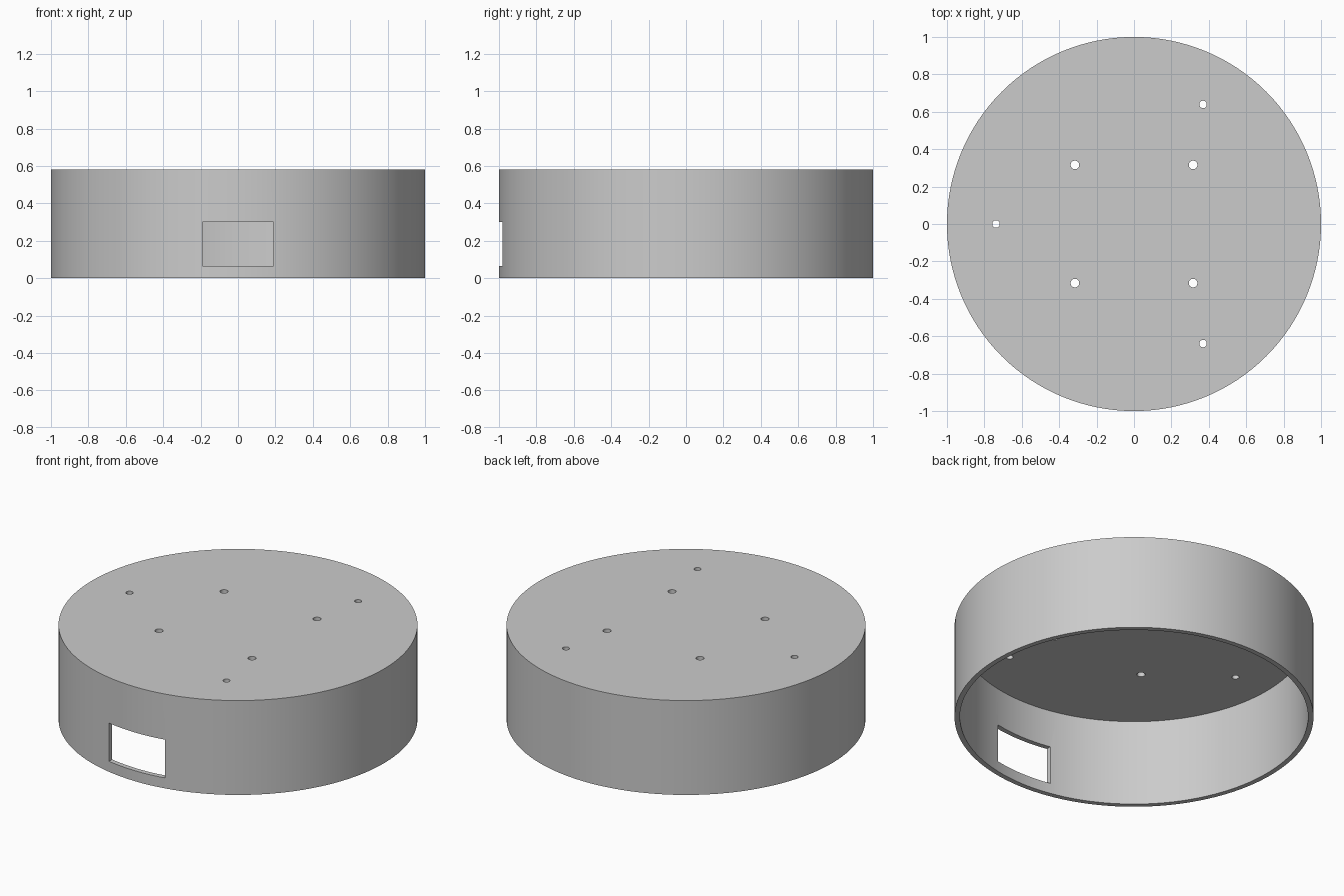
import bpy
from math import cos, sin, tau, radians

if "Cube" in bpy.data.objects:
    bpy.data.objects.remove(bpy.data.objects["Cube"], do_unlink=True)

RADIUS, INNER, HEIGHT, CEILING = 1.0, 0.97, 0.58, 0.53

grey = bpy.data.materials.new("plain grey")
grey.use_nodes = True
colour = (0.6, 0.6, 0.6, 1)
grey.diffuse_color = colour
grey.node_tree.nodes["Principled BSDF"].inputs["Base Color"].default_value = colour


def cylinder(name, radius, z0, z1, x=0, y=0, sides=128):
    bpy.ops.mesh.primitive_cylinder_add(vertices=sides, radius=radius, depth=z1 - z0,
                                        location=(x, y, (z0 + z1) / 2))
    obj = bpy.context.object
    obj.name = name
    obj.data.materials.append(grey)
    return obj


def cut(body, cutter):
    cutter.hide_render = True
    mod = body.modifiers.new("cut", 'BOOLEAN')
    mod.operation = 'DIFFERENCE'
    mod.solver = 'EXACT'
    mod.object = cutter
    bpy.context.view_layer.objects.active = body
    bpy.ops.object.modifier_apply(modifier=mod.name)
    bpy.data.objects.remove(cutter, do_unlink=True)


# Round cover, hollow and open underneath
cover = cylinder("round_cover", RADIUS, 0, HEIGHT)
cut(cover, cylinder("hollow_cutter", INNER, -0.2, CEILING))

# Rectangular opening in the front wall
bpy.ops.mesh.primitive_cube_add(size=1, location=(0, -1, 0.182))
opening = bpy.context.object
opening.name = "opening_cutter"
opening.scale = (0.38, 0.4, 0.235)
opening.data.materials.append(grey)
cut(cover, opening)

# Square of four larger screw holes, then a ring of three smaller ones
holes = [(sx * 0.316, sy * 0.316, 0.023) for sx in (-1, 1) for sy in (-1, 1)]
holes += [(0.738 * cos(a), 0.738 * sin(a), 0.02) for a in (tau / 6, tau / 2, -tau / 6)]
for x, y, r in holes:
    cut(cover, cylinder("hole_cutter", r, CEILING - 0.1, HEIGHT + 0.1, x, y, 32))

# Smooth walls with crisp rims
bpy.ops.object.select_all(action='DESELECT')
cover.select_set(True)
bpy.context.view_layer.objects.active = cover
bpy.ops.object.shade_smooth_by_angle(angle=radians(30))
